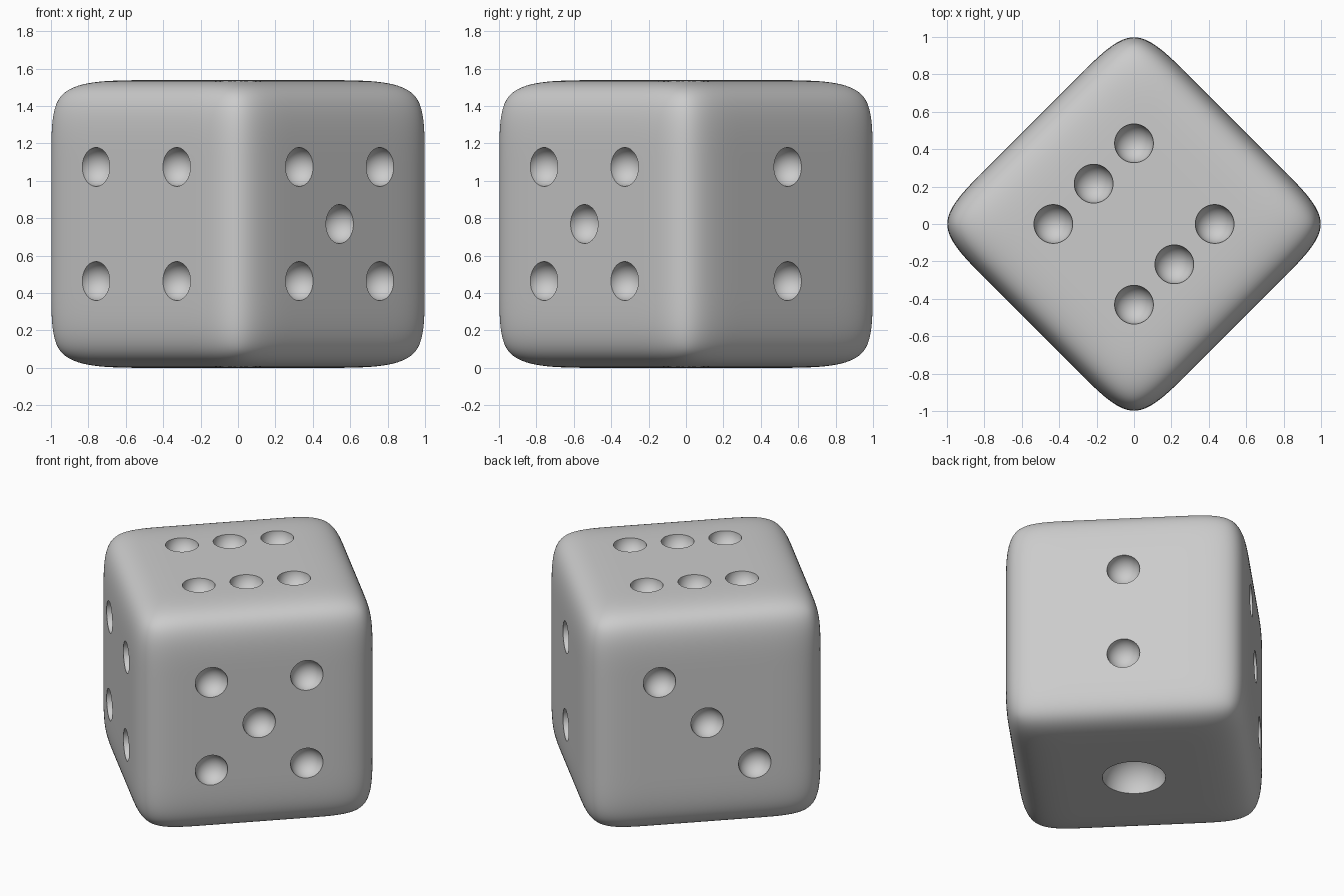
import bpy, bmesh
from math import radians
from mathutils import Matrix, Vector

old = bpy.data.objects.get("Cube")
if old:
    bpy.data.objects.remove(old, do_unlink=True)

HALF = 0.769      # half the height of the die
LOOP = 0.39       # support loops that control the edge rounding
S = 0.305         # pip spacing
PIP = 0.104       # pip radius
BIG_PIP = 0.2     # radius of the single pip underneath

material = bpy.data.materials.new("light grey")
material.use_nodes = True
colour = (0.6, 0.6, 0.6, 1)
material.diffuse_color = colour
material.node_tree.nodes["Principled BSDF"].inputs["Base Color"].default_value = colour


def make_object(name, bm):
    mesh = bpy.data.meshes.new(name)
    bm.to_mesh(mesh)
    bm.free()
    mesh.materials.append(material)
    obj = bpy.data.objects.new(name, mesh)
    bpy.context.collection.objects.link(obj)
    return obj


# Soft-cornered body: a gridded cube with its inner loops moved, then subdivided
bm = bmesh.new()
bmesh.ops.create_cube(bm, size=2)
bmesh.ops.subdivide_edges(bm, edges=bm.edges[:], cuts=2, use_grid_fill=True)
for v in bm.verts:
    v.co = Vector([(HALF if abs(c) > 0.9 else LOOP) * (1 if c > 0 else -1) for c in v.co])
die = make_object("die_body", bm)

# Pips on each face: axis, direction, positions on the two other axes, radius
corners = [(a, b) for a in (-S, S) for b in (-S, S)]
faces = [
    (0, 1, [(0, -S), (0, S)], PIP),
    (0, -1, corners, PIP),
    (1, -1, corners + [(0, 0)], PIP),
    (1, 1, [(-S, -S), (0, 0), (S, S)], PIP),
    (2, 1, corners + [(0, -S), (0, S)], PIP),
    (2, -1, [(0, 0)], BIG_PIP),
]
bm = bmesh.new()
for axis, side, spots, radius in faces:
    for a, b in spots:
        centre = [a, b]
        centre.insert(axis, side * (HALF + 0.003))
        bmesh.ops.create_icosphere(bm, subdivisions=4, radius=radius,
                                   matrix=Matrix.Translation(centre))
cutter = make_object("pip_cutter", bm)
cutter.hide_render = True

# Round the body and hollow out the pips
subdivision = die.modifiers.new("rounding", 'SUBSURF')
subdivision.levels = subdivision.render_levels = 4
hollow = die.modifiers.new("pips", 'BOOLEAN')
hollow.operation = 'DIFFERENCE'
hollow.solver = 'EXACT'
hollow.object = cutter
graph = bpy.context.evaluated_depsgraph_get()
mesh = bpy.data.meshes.new_from_object(die.evaluated_get(graph))
die.modifiers.clear()
die.data = mesh
bpy.data.objects.remove(cutter, do_unlink=True)

# Stand it on the ground with an edge to the front
mesh.transform(Matrix.Translation((0, 0, HALF)) @ Matrix.Rotation(radians(45), 4, 'Z'))
bpy.ops.object.select_all(action='DESELECT')
die.select_set(True)
bpy.context.view_layer.objects.active = die
bpy.ops.object.shade_smooth_by_angle(angle=radians(35))
